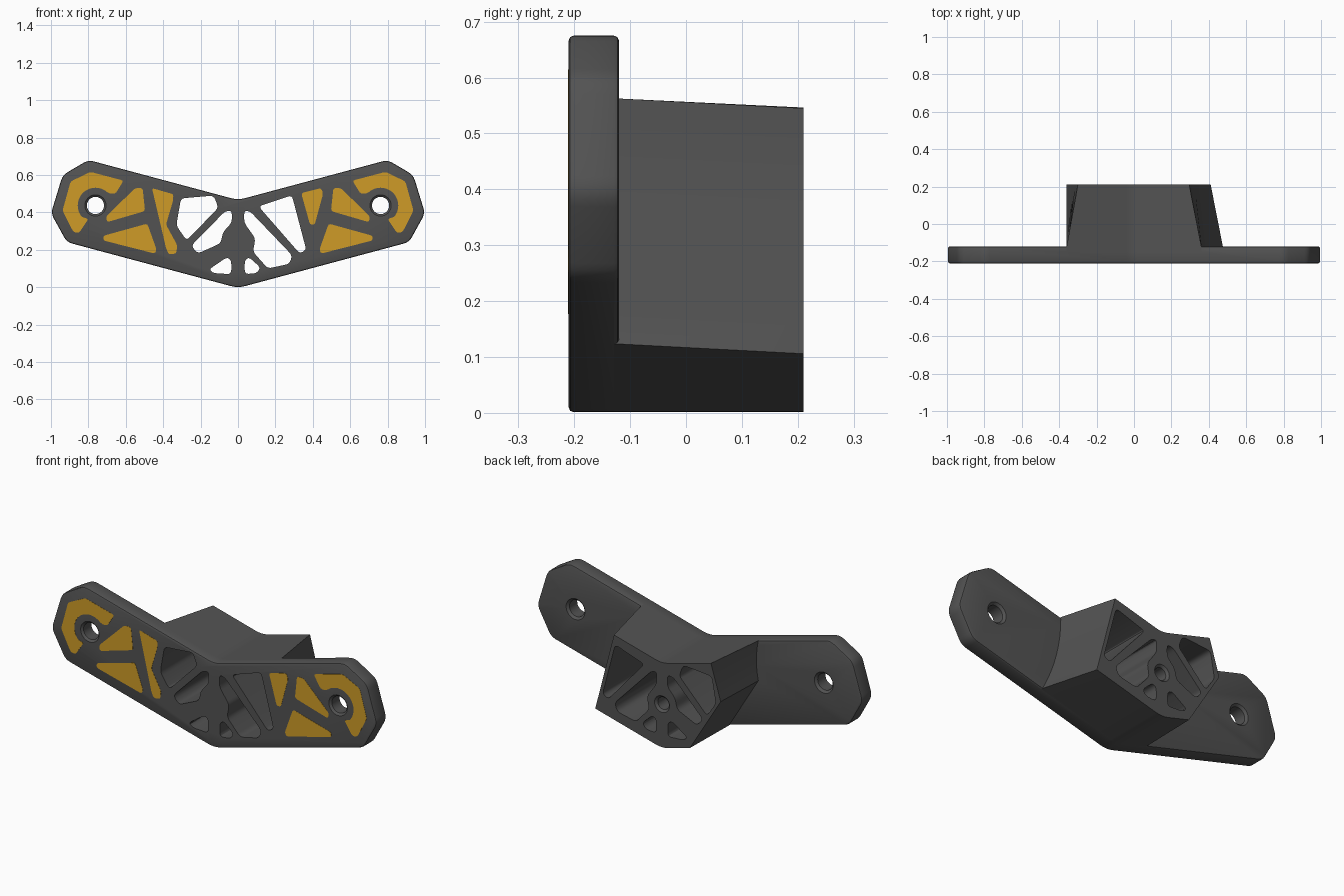
import bpy, bmesh, math
from mathutils import Vector

if "Cube" in bpy.data.objects:
    bpy.data.objects.remove(bpy.data.objects["Cube"])

T = math.tan(math.radians(15))      # slope of both arms
FRONT, STEP, BACK = -0.21, -0.12, 0.21
HOLE_X, HOLE_Z = 0.762, 0.437


def material(name, rgb):
    m = bpy.data.materials.new(name)
    m.diffuse_color = (*rgb, 1)
    m.use_nodes = True
    m.node_tree.nodes["Principled BSDF"].inputs["Base Color"].default_value = m.diffuse_color
    return m


GRAY = material("dark gray", (0.085, 0.085, 0.085))
GOLD = material("gold", (0.62, 0.33, 0.02))


def low(x):
    return T * abs(x) - 0.004


def high(x):
    return T * abs(x) + 0.466


def mirror(pts):
    return [(-p[0],) + tuple(p[1:]) for p in reversed(pts)]


def rounded(pts, trim, seg=4):
    """Round polygon corners; a third value overrides the trim length."""
    out, n = [], len(pts)
    for i, p in enumerate(pts):
        d = p[2] if len(p) > 2 else trim
        c, a, b = (Vector(q[:2]) for q in (p, pts[i - 1], pts[(i + 1) % n]))
        if d == 0:
            out.append(tuple(c))
            continue
        s = c + (a - c).normalized() * min(d, 0.45 * (a - c).length)
        e = c + (b - c).normalized() * min(d, 0.45 * (b - c).length)
        for k in range(seg + 1):
            t = k / seg
            out.append(tuple(s * (1 - t) ** 2 + c * 2 * t * (1 - t) + e * t * t))
    return out


def loft(bm, rings):
    """Closed solid through (y, [(x, z), ...]) rings."""
    rows = [[bm.verts.new((x, y, z)) for x, z in ring] for y, ring in rings]
    n = len(rows[0])
    faces = [bm.faces.new(rows[0]), bm.faces.new(rows[-1][::-1])]
    for a, b in zip(rows, rows[1:]):
        for i in range(n):
            j = (i + 1) % n
            faces.append(bm.faces.new((a[j], a[i], b[i], b[j])))
    bmesh.ops.recalc_face_normals(bm, faces=faces)


def circle(x, z, r, n=32):
    return [(x + r * math.cos(2 * math.pi * i / n), z + r * math.sin(2 * math.pi * i / n))
            for i in range(n)]


def make(name, solids, mat):
    bm = bmesh.new()
    for rings in solids:
        loft(bm, rings)
    me = bpy.data.meshes.new(name)
    bm.to_mesh(me)
    bm.free()
    me.materials.append(mat)
    ob = bpy.data.objects.new(name, me)
    bpy.context.collection.objects.link(ob)
    return ob


def apply_modifiers(ob):
    dg = bpy.context.evaluated_depsgraph_get()
    me = bpy.data.meshes.new_from_object(ob.evaluated_get(dg))
    ob.modifiers.clear()
    ob.data = me


def boolean(ob, other, op):
    m = ob.modifiers.new(op, 'BOOLEAN')
    m.operation, m.solver, m.object = op, 'EXACT', other
    apply_modifiers(ob)
    bpy.data.objects.remove(other)


# Face plate: two raised arms with chamfered tips and rim
half = [(0.915, low(0.915)), (1.0, 0.395), (0.937, 0.60), (0.80, high(0.80))]
outline = rounded([(0, low(0), 0.04)] + half + [(0, high(0), 0.04)] + mirror(half), 0.03)
body = make("bracket_body", [[(FRONT, outline), (STEP, outline)]], GRAY)
bev = body.modifiers.new("rim", 'BEVEL')
bev.width, bev.segments = 0.009, 2
bev.limit_method, bev.angle_limit = 'ANGLE', math.radians(60)
apply_modifiers(body)


# Central block: tapered right end, left end trimmed at its lower corner
def end_curve(a, b, bulge, n=8):
    return [(a[0] + (b[0] - a[0]) * k / n + bulge * 4 * (k / n) * (1 - k / n),
             a[1] + (b[1] - a[1]) * k / n, 0) for k in range(n + 1)]


def block_ring(r_low, r_high, l_high, l_mid, l_low, bulge):
    pts = [(0, low(0), 0.04)]
    pts += end_curve((r_low, low(r_low)), (r_high, high(r_high)), -bulge)
    pts += [(0, high(0), 0.04)]
    pts += end_curve((l_high, high(l_high)), l_mid, bulge * 0.4)
    pts += [(l_low, low(l_low), 0)]
    return rounded(pts, 0)


front_ring = block_ring(0.475, 0.36, -0.36, (-0.36, 0.34), -0.18, 0.03)
back_ring = block_ring(0.41, 0.295, -0.30, (-0.36, 0.35), -0.17, 0.0)
block = make("center_block", [[(STEP - 0.03, front_ring), (STEP, front_ring),
                               (BACK, back_ring)]], GRAY)
boolean(body, block, 'UNION')

# Through openings between the spokes
openings = [
    [(-0.305, 0.475), (-0.13, 0.49), (-0.105, 0.425), (-0.275, 0.25), (-0.33, 0.33)],
    [(-0.25, 0.222), (-0.07, 0.405), (-0.033, 0.41), (-0.033, 0.345), (-0.08, 0.295),
     (-0.093, 0.235), (-0.215, 0.18)],
    [(-0.155, 0.095), (-0.06, 0.16), (-0.036, 0.145), (-0.036, 0.07), (-0.13, 0.075)],
    [(0.036, 0.07), (0.036, 0.145), (0.06, 0.16), (0.12, 0.105), (0.10, 0.075)],
    [(0.033, 0.345), (0.033, 0.41), (0.065, 0.405), (0.29, 0.17), (0.275, 0.125),
     (0.16, 0.10), (0.08, 0.19), (0.093, 0.26)],
    [(0.11, 0.432), (0.288, 0.492), (0.365, 0.20), (0.33, 0.18)],
]
cuts = [[(FRONT - 0.1, r), (BACK + 0.1, r)] for r in (rounded(o, 0.022) for o in openings)]
# Countersunk mounting holes in both arms
for s in (-1, 1):
    cuts.append([(y, circle(s * HOLE_X, HOLE_Z, r)) for y, r in (
        (FRONT - 0.01, 0.068), (FRONT + 0.01, 0.046), (STEP - 0.012, 0.046),
        (STEP + 0.01, 0.068))])
# Blind hole in the back of the hub
cuts.append([(y, circle(0, 0.24, r)) for y, r in (
    (0.0, 0.034), (BACK - 0.012, 0.034), (BACK + 0.01, 0.056))])
boolean(body, make("cutter", cuts, GRAY), 'DIFFERENCE')

bpy.ops.object.select_all(action='DESELECT')
body.select_set(True)
bpy.context.view_layer.objects.active = body
bpy.ops.object.shade_smooth_by_angle(angle=math.radians(25))

# Gold inlays, set into the front of the arms
arc = [(HOLE_X + 0.095 * math.cos(math.radians(a)), HOLE_Z + 0.095 * math.sin(math.radians(a)), 0)
       for a in range(-40, 131, 10)]
hook = [(0.685, 0.50), (0.655, 0.50), (0.612, 0.57), (0.79, 0.617), (0.895, 0.565),
        (0.938, 0.41), (0.88, 0.295), (0.85, 0.29), (0.80, 0.365)] + arc
shared = [
    hook,
    [(0.51, 0.53), (0.55, 0.53), (0.705, 0.378), (0.70, 0.348), (0.497, 0.407)],
    [(0.72, 0.275), (0.485, 0.34), (0.435, 0.20), (0.445, 0.18), (0.72, 0.25)],
]
right = shared + [[(0.338, 0.503), (0.445, 0.53), (0.455, 0.50), (0.41, 0.335), (0.385, 0.335)]]
left = [mirror(p) for p in shared] + [
    [(-0.46, 0.53), (-0.345, 0.497), (-0.348, 0.46), (-0.385, 0.335), (-0.325, 0.225),
     (-0.33, 0.18), (-0.37, 0.175), (-0.385, 0.21)]]
for name, group in (("right_inlays", right), ("left_inlays", left)):
    make(name, [[(FRONT - 0.001, r), (FRONT + 0.005, r)]
                for r in (rounded(p, 0.014) for p in group)], GOLD)
